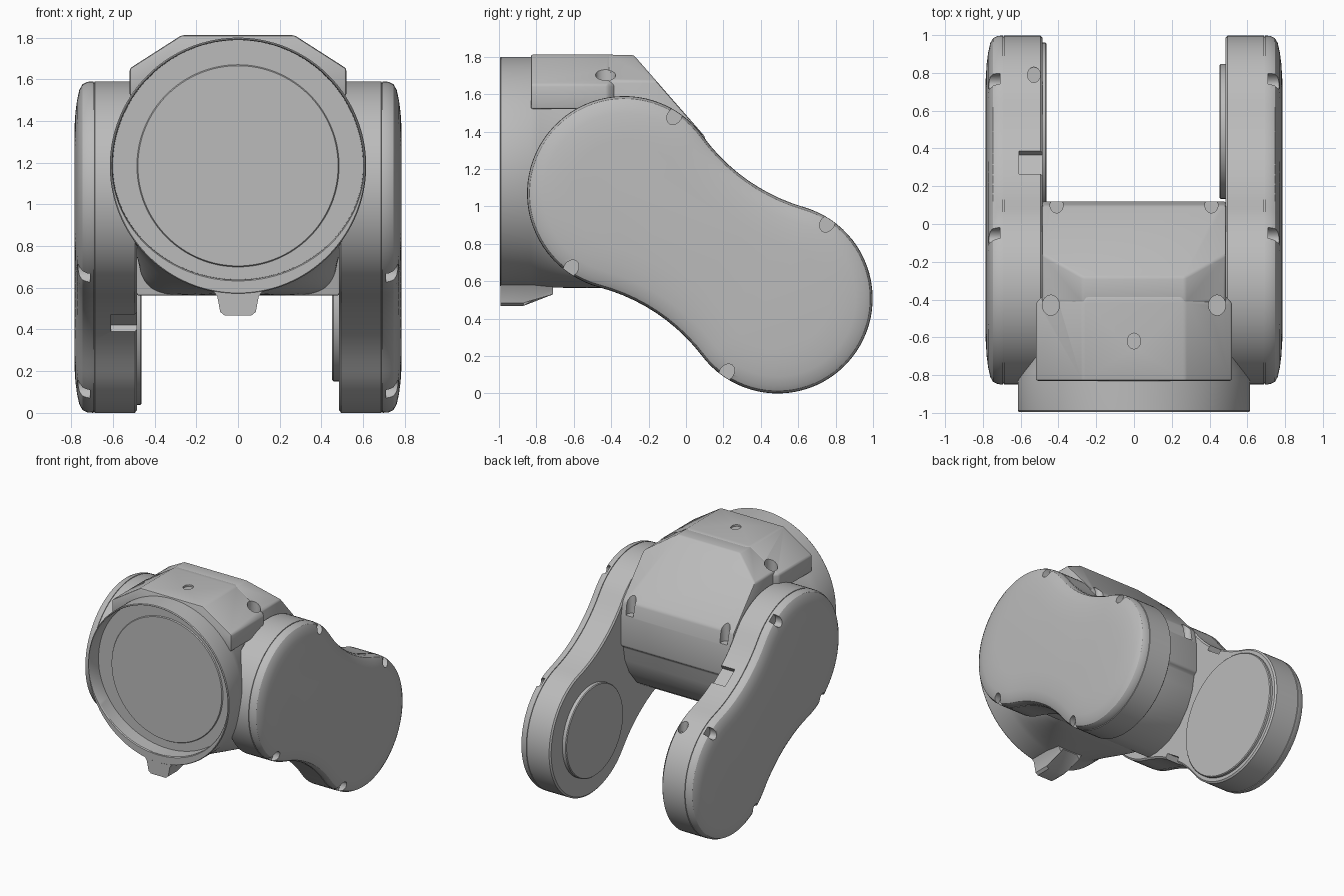
import bpy, bmesh, math
from mathutils import Vector

if "Cube" in bpy.data.objects:
    bpy.data.objects.remove(bpy.data.objects["Cube"])

grey = bpy.data.materials.new("plain grey")
grey.use_nodes = True
COLOUR = (0.5, 0.5, 0.5, 1)
grey.diffuse_color = COLOUR
grey.node_tree.nodes["Principled BSDF"].inputs["Base Color"].default_value = COLOUR


def finish(name, bm):
    bmesh.ops.recalc_face_normals(bm, faces=bm.faces)
    mesh = bpy.data.meshes.new(name)
    bm.to_mesh(mesh)
    bm.free()
    mesh.materials.append(grey)
    ob = bpy.data.objects.new(name, mesh)
    bpy.context.collection.objects.link(ob)
    return ob


def loft_into(bm, rings):
    """Skin a list of equal-length rings and cap both ends."""
    vs = [[bm.verts.new(p) for p in ring] for ring in rings]
    n = len(vs[0])
    for a, b in zip(vs, vs[1:]):
        for i in range(n):
            bm.faces.new((a[i], a[(i + 1) % n], b[(i + 1) % n], b[i]))
    bm.faces.new(vs[0])
    bm.faces.new(vs[-1])


def loft(name, rings):
    bm = bmesh.new()
    loft_into(bm, rings)
    return finish(name, bm)


def activate(ob):
    bpy.ops.object.select_all(action='DESELECT')
    ob.select_set(True)
    bpy.context.view_layer.objects.active = ob


def apply_mod(ob, kind, **settings):
    mod = ob.modifiers.new(kind.lower(), kind)
    for key, value in settings.items():
        setattr(mod, key, value)
    activate(ob)
    bpy.ops.object.modifier_apply(modifier=mod.name)


def smooth(ob, angle=32):
    activate(ob)
    bpy.ops.object.shade_smooth_by_angle(angle=math.radians(angle))


# Peanut outline of the arms: two circles joined by concave fillets
A, RA = Vector((-0.33, 1.07)), 0.52
B, RB = Vector((0.49, 0.508)), 0.508
R_FILLET = 1.02
D = (B - A).length
U = (B - A) / D
P = Vector((-U.y, U.x))


def arc(cs, ct, r, a0, a1, n):
    return [(cs + r * math.cos(a0 + (a1 - a0) * i / n),
             ct + r * math.sin(a0 + (a1 - a0) * i / n)) for i in range(n)]


def peanut(x, inset):
    da, db = RA + R_FILLET, RB + R_FILLET
    cs = (da * da - db * db + D * D) / (2 * D)
    ct = math.sqrt(da * da - cs * cs)
    a, b = math.atan2(ct, cs), math.atan2(ct, cs - D)
    rf = R_FILLET + inset
    pts = (arc(0, 0, RA - inset, a, 2 * math.pi - a, 48)
           + arc(cs, -ct, rf, math.pi - a, math.pi - b, 10)
           + arc(D, 0, RB - inset, -b, b, 48)
           + arc(cs, ct, rf, math.pi + b, math.pi + a, 10))
    return [(x, *(A + U * s + P * t)) for s, t in pts]


def circle_x(x, c, r, n=64):
    return [(x, c.x + r * math.cos(2 * math.pi * i / n),
             c.y + r * math.sin(2 * math.pi * i / n)) for i in range(n)]


def well(x, y, r, bottom, top):
    """Rings of an upright oval cutter."""
    return [[(x + r * math.cos(i * math.pi / 8), y + 1.2 * r * math.sin(i * math.pi / 8), h)
             for i in range(16)] for h in (bottom, top)]


# Side arms with rounded outer caps, a seam and four screw pockets each
SECTION = [(0.485, 0.012), (0.495, 0), (0.687, 0), (0.688, 0.005), (0.693, 0.005),
           (0.694, 0), (0.722, 0.002), (0.746, 0.014), (0.761, 0.04),
           (0.772, 0.09), (0.780, 0.15), (0.785, 0.23)]
POCKETS = [(A, RA, (-0.07, 1.47)), (A, RA, (-0.60, 0.69)),
           (B, RB, (0.75, 0.90)), (B, RB, (0.23, 0.13))]
for side, sx in (("left", 1), ("right", -1)):
    arm = loft(side + "_arm", [peanut(sx * x, i) for x, i in SECTION])
    bm = bmesh.new()
    for c, r, p in POCKETS:
        out = (Vector(p) - c).normalized()
        across = Vector((-out.y, out.x))
        centre = c + out * (r - 0.025)
        shape = [centre + out * 0.052 * math.cos(t * math.pi / 8)
                 + across * 0.038 * math.sin(t * math.pi / 8) for t in range(16)]
        loft_into(bm, [[(sx * x, q.x, q.y) for q in shape] for x in (0.71, 0.85)])
    if side == "right":
        # Waist notches and an extra screw well on the inner half of this arm
        for t in (0.44, -0.44):
            mid = A + U * (D / 2) + P * t
            q = [mid + U * s * 0.075 + P * w * 0.045
                 for s, w in ((-1, -1), (1, -1), (1, 1), (-1, 1))]
            loft_into(bm, [[(x, p.x, p.y) for p in q] for x in (-0.61, -0.47)])
        loft_into(bm, well(-0.53, 0.79, 0.034, 0.86, 1.0))
    cutter = finish("pocket_cutter", bm)
    apply_mod(arm, 'BOOLEAN', operation='DIFFERENCE', object=cutter, solver='EXACT')
    bpy.data.objects.remove(cutter)
    smooth(arm)

# Round joint flanges on the inner faces of the arms
for name, sx, x, r in (("left_flange", 1, 0.452, 0.357), ("right_flange", -1, 0.462, 0.47)):
    smooth(loft(name, [circle_x(sx * 0.488, B, r), circle_x(sx * (x + 0.006), B, r),
                       circle_x(sx * x, B, r - 0.006)]))

# Front tube: recessed face, rim, barrel, then a blend into the squarer joint body
ZC = 1.185


def ring(y, rx, top, bottom, power=1.0, n=128):
    """Oval ring; a power under 1 squares off its lower half."""
    out = []
    for i in range(n):
        c, s = math.cos(2 * math.pi * i / n), math.sin(2 * math.pi * i / n)
        if s < 0:
            c = math.copysign(abs(c) ** power, c)
            s = -abs(s) ** power
        out.append((rx * c, y, ZC + s * (top if s > 0 else bottom)))
    return out


tube = loft("front_tube", [
    ring(-0.888, 0.48, 0.48, 0.48), ring(-0.880, 0.485, 0.485, 0.485),
    ring(-0.880, 0.600, 0.603, 0.545), ring(-0.988, 0.602, 0.604, 0.546),
    ring(-0.995, 0.606, 0.607, 0.552), ring(-0.995, 0.610, 0.610, 0.610),
    ring(-0.988, 0.615, 0.615, 0.615),
    ring(-0.83, 0.615, 0.615, 0.615), ring(-0.78, 0.595, 0.615, 0.617, 0.93),
    ring(-0.70, 0.565, 0.615, 0.619, 0.78), ring(-0.60, 0.532, 0.615, 0.621, 0.58),
    ring(-0.50, 0.502, 0.61, 0.622, 0.40), ring(-0.41, 0.485, 0.60, 0.622, 0.28),
    ring(-0.35, 0.480, 0.59, 0.615, 0.28)])
smooth(tube)

# Tapered tab under the tube
tab = loft("bottom_tab", [[(-0.16, y, 0.64), (-0.10, y, 0.56), (-0.085, y, (z + 0.5) / 2),
                           (-0.065, y, z), (0.065, y, z), (0.085, y, (z + 0.5) / 2),
                           (0.10, y, 0.56), (0.16, y, 0.64)]
                          for y, z in ((-0.992, 0.468), (-0.87, 0.468), (-0.71, 0.56))])
smooth(tab)

# Joint body between the arms: side profile with chamfered shoulders and a lower step
PROFILE = [(-0.42, 1.81), (-0.28, 1.81), (0.10, 1.375), (0.12, 1.27), (0.12, 1.03),
           (0.095, 1.015), (0.075, 0.90), (0.02, 0.78), (-0.07, 0.67), (-0.19, 0.595),
           (-0.32, 0.562), (-0.42, 0.562)]
bm = bmesh.new()
loft_into(bm, [[(x, y, z) for y, z in PROFILE] for x in (-0.487, 0.487)])
for sx in (1, -1):
    cut = bmesh.ops.bisect_plane(bm, geom=bm.verts[:] + bm.edges[:] + bm.faces[:],
                                 plane_co=(sx * 0.27, 0, 1.81),
                                 plane_no=(sx * 0.16, 0, 0.25), clear_outer=True)
    edges = [e for e in cut["geom_cut"] if isinstance(e, bmesh.types.BMEdge)]
    bmesh.ops.holes_fill(bm, edges=edges)
body = finish("joint_body", bm)

# Front hood of the cover, slightly wider than the body
HOOD = [(-0.27, 1.812), (0.27, 1.812), (0.52, 1.652), (0.52, 1.52), (-0.52, 1.52), (-0.52, 1.652)]
hood = loft("cover_hood", [[(x * k, y, z) for x, z in HOOD]
                           for y, k in ((-0.83, 1), (-0.42, 1), (-0.38, 0.93))])

# Screw pockets in the cover
bm = bmesh.new()
for x, y, z, r in ((0, -0.62, 1.75, 0.035), (0.44, -0.43, 1.62, 0.045), (-0.44, -0.43, 1.62, 0.045),
                   (0.41, 0.10, 1.28, 0.035), (-0.41, 0.10, 1.28, 0.035)):
    loft_into(bm, well(x, y, r, z, 1.95))
cutter = finish("cover_cutter", bm)
for ob in (body, hood):
    apply_mod(ob, 'BEVEL', width=0.012, segments=2, angle_limit=0.5)
    apply_mod(ob, 'BOOLEAN', operation='DIFFERENCE', object=cutter, solver='EXACT')
    smooth(ob)
bpy.data.objects.remove(cutter)
